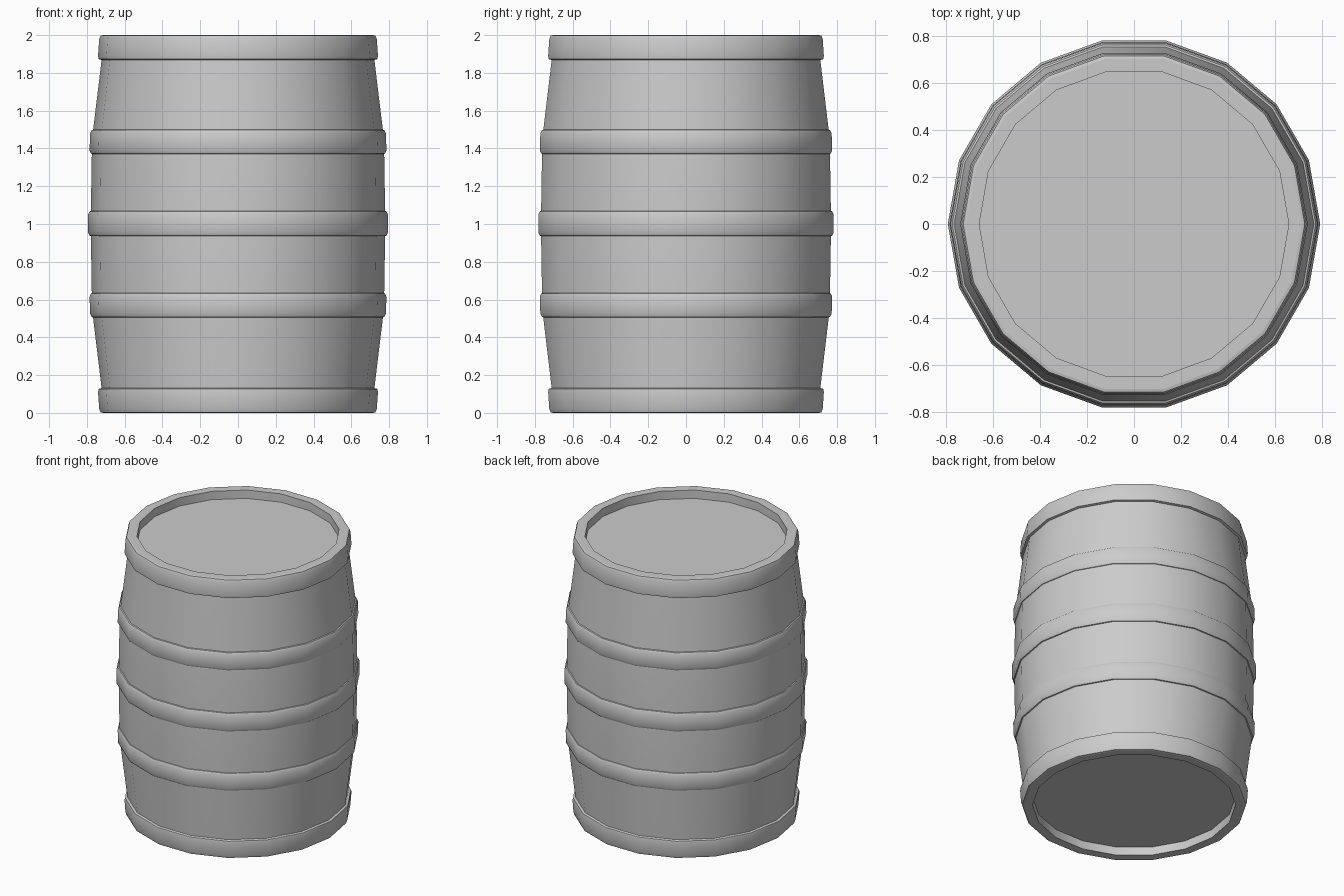
import bpy, bmesh, math

if "Cube" in bpy.data.objects:
    bpy.data.objects.remove(bpy.data.objects["Cube"])

SIDES = 18


def lathe(name, profile):
    """Revolve an (r, z) profile around z; points with r = 0 become poles."""
    bm = bmesh.new()
    rings = []
    for r, z in profile:
        if r == 0:
            rings.append([bm.verts.new((0, 0, z))] * SIDES)
        else:
            rings.append([bm.verts.new((r * math.cos(2 * math.pi * i / SIDES),
                                        r * math.sin(2 * math.pi * i / SIDES), z))
                          for i in range(SIDES)])
    for a, b in zip(rings, rings[1:]):
        for i in range(SIDES):
            j = (i + 1) % SIDES
            quad = list(dict.fromkeys((a[i], a[j], b[j], b[i])))
            bm.faces.new(quad)
    mesh = bpy.data.meshes.new(name)
    bm.to_mesh(mesh)
    bm.free()
    ob = bpy.data.objects.new(name, mesh)
    bpy.context.collection.objects.link(ob)
    bpy.ops.object.select_all(action='DESELECT')
    ob.select_set(True)
    bpy.context.view_layer.objects.active = ob
    bpy.ops.object.shade_smooth_by_angle(angle=math.radians(32))
    return ob


# Bulging body with a recessed head at each end
half = [(0, 0.06), (0.66, 0.06), (0.66, 0), (0.715, 0), (0.722, 0.13),
        (0.768, 0.51), (0.774, 0.63)]
body = half + [(0.78, 1.0)] + [(r, 2 - z) for r, z in reversed(half)]
lathe("barrel_body", body)


# Hoops with softened edges
def hoop(name, z0, z1, inner0, outer0, outer1, inner1):
    lathe(name, [(inner0, z0), (outer0 - 0.008, z0 + 0.003), (outer0, z0 + 0.02),
                 (outer1, z1 - 0.02), (outer1 - 0.008, z1 - 0.003), (inner1, z1)])


end = [(0.715, 0), (0.728, 0.003), (0.735, 0.022), (0.741, 0.11),
       (0.738, 0.127), (0.72, 0.132)]
lathe("bottom_hoop", end)
lathe("top_hoop", [(r, 2 - z) for r, z in reversed(end)])
hoop("lower_hoop", 0.505, 0.635, 0.765, 0.783, 0.786, 0.77)
hoop("middle_hoop", 0.935, 1.07, 0.775, 0.794, 0.794, 0.775)
hoop("upper_hoop", 1.37, 1.5, 0.77, 0.786, 0.783, 0.765)
